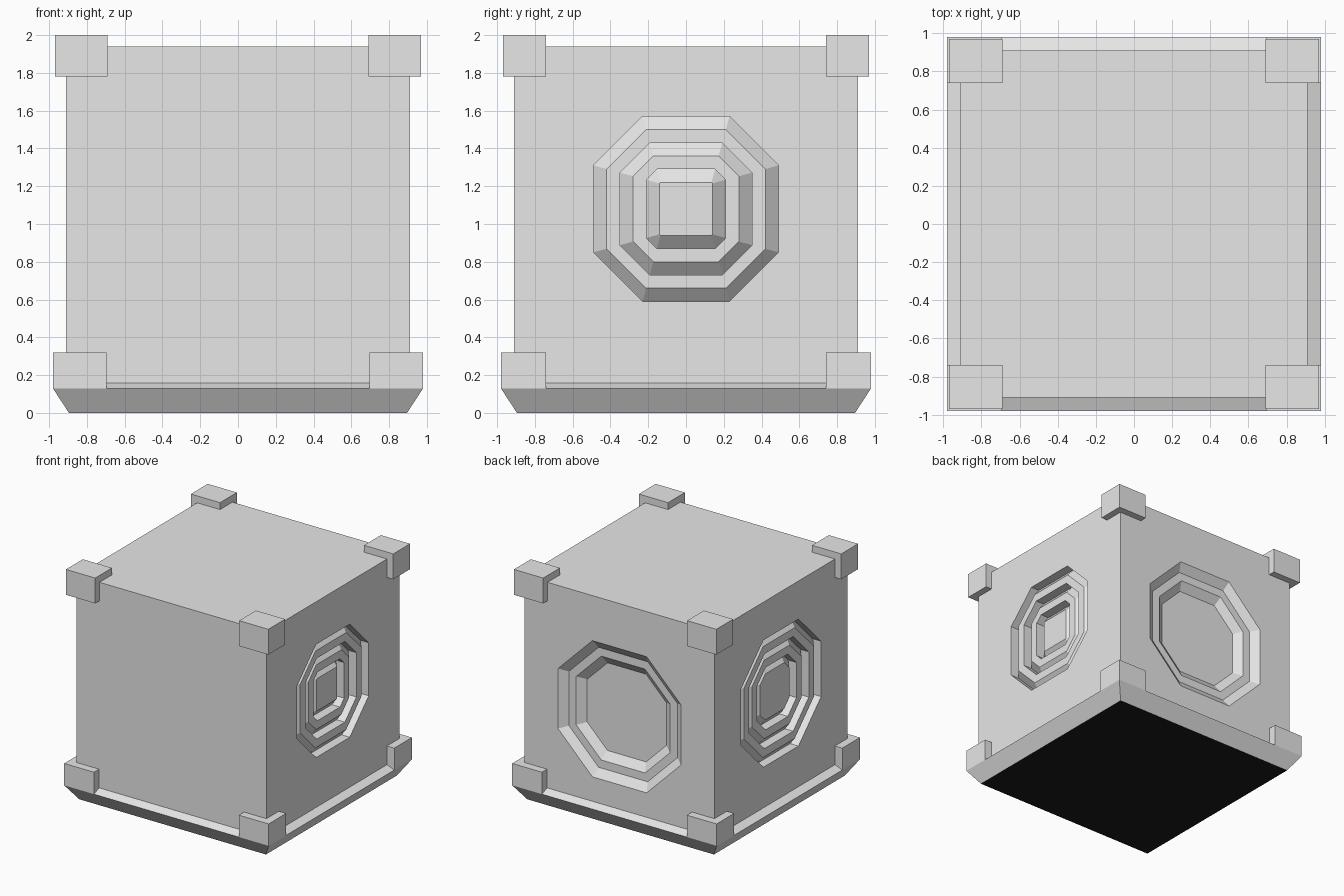
import bpy, bmesh
from math import radians
from mathutils import Matrix, Vector

cube = bpy.data.objects.get("Cube")
if cube:
    bpy.data.objects.remove(cube, do_unlink=True)


def material(name, rgb):
    m = bpy.data.materials.new(name)
    m.use_nodes = True
    m.diffuse_color = (*rgb, 1)
    m.node_tree.nodes["Principled BSDF"].inputs["Base Color"].default_value = (*rgb, 1)
    return m


grey = material("light_grey", (0.8, 0.8, 0.8))
black = material("black", (0.01, 0.01, 0.01))


def finish(bm, name, mats):
    bmesh.ops.remove_doubles(bm, verts=bm.verts, dist=0.0001)
    bmesh.ops.recalc_face_normals(bm, faces=bm.faces)
    me = bpy.data.meshes.new(name)
    bm.to_mesh(me)
    bm.free()
    for m in mats:
        me.materials.append(m)
    ob = bpy.data.objects.new(name, me)
    bpy.context.collection.objects.link(ob)
    return ob


HALF, LOW, HIGH = 0.91, 0.1, 1.94


def octagon(r, h):
    return [(h, r), (-h, r), (-r, h), (-r, -h), (-h, -r), (h, -r), (r, -h), (r, h)]


def grooves(radius, side, count, shrink):
    """Concentric grooves: straight outer wall, then a slope rising inward."""
    loops = []
    for i in range(count):
        r, h, flat = radius - 0.14 * i, side - shrink * 2 * i, -0.02 * i
        loops += [(r, h, flat), (r, h, flat - 0.08),
                  (r - 0.07, h - shrink, flat - 0.02)]
    return loops


def recess(radius, side, count, shrink):
    """Concentric steps with sloping walls."""
    loops = []
    for i in range(count):
        r, h = radius - 0.14 * i, side - shrink * 2 * i
        loops += [(r, h, -0.05 * i), (r - 0.07, h - shrink, -0.05 * (i + 1))]
    return loops


def add_side(bm, angle, centre=1, loops=()):
    """One wall of the body, with nested octagons cut into it."""
    turn = Matrix.Rotation(radians(angle), 3, 'Z')

    def vert(u, z, depth=0):
        return bm.verts.new(turn @ Vector((u, -HALF - depth, z)))

    rect = [vert(-HALF, HIGH), vert(-HALF, LOW), vert(HALF, LOW), vert(HALF, HIGH)]
    if not loops:
        bm.faces.new(rect)
        return
    rings = [[vert(u, centre + w, d) for u, w in octagon(r, h)] for r, h, d in loops]
    first = rings[0]
    for k in range(4):
        a, b, c = first[2 * k], first[2 * k + 1], first[(2 * k + 2) % 8]
        bm.faces.new((rect[k - 1], rect[k], b, a))
        bm.faces.new((rect[k], c, b))
    for outer, inner in zip(rings, rings[1:]):
        for k in range(8):
            n = (k + 1) % 8
            bm.faces.new((outer[k], outer[n], inner[n], inner[k]))
    bm.faces.new(rings[-1])


# Body with different carvings on three sides
bm = bmesh.new()
add_side(bm, 0)
add_side(bm, 90, 1.08, grooves(0.49, 0.23, 3, 0.019))
add_side(bm, 180, 0.96, recess(0.59, 0.26, 2, 0.025))
add_side(bm, 270, 1.06, grooves(0.55, 0.24, 3, 0.022))
for z in (LOW, HIGH):
    bm.faces.new([bm.verts.new((x * HALF, y * HALF, z))
                  for x, y in ((-1, -1), (1, -1), (1, 1), (-1, 1))])
finish(bm, "body", [grey])

# Flared base with a black underside
bm = bmesh.new()
rings = [[bm.verts.new((x * s, y * s, z))
          for x, y in ((-1, -1), (1, -1), (1, 1), (-1, 1))]
         for s, z in ((0.895, 0), (0.98, 0.13), (0.905, 0.16))]
for lower, upper in zip(rings, rings[1:]):
    for k in range(4):
        n = (k + 1) % 4
        bm.faces.new((lower[k], lower[n], upper[n], upper[k]))
bm.faces.new(rings[-1])
bm.faces.new(rings[0]).material_index = 1
finish(bm, "base", [grey, black])


# Corner blocks at the top and bottom
def corner_block(name, sx, sy, inner, outer, z0, z1):
    bm = bmesh.new()
    bmesh.ops.create_cube(bm, size=1)
    for v in bm.verts:
        v.co = (sx * (outer if v.co.x > 0 else inner[0]),
                sy * (outer if v.co.y > 0 else inner[1]),
                z1 if v.co.z > 0 else z0)
    finish(bm, name, [grey])


for sx, side in ((-1, "right"), (1, "left")):
    for sy, end in ((-1, "front"), (1, "back")):
        corner_block(f"top_corner_{end}_{side}", sx, sy, (0.69, 0.74), 0.97, 1.78, 2)
        corner_block(f"bottom_corner_{end}_{side}", sx, sy, (0.695, 0.74), 0.98, 0.13, 0.32)
